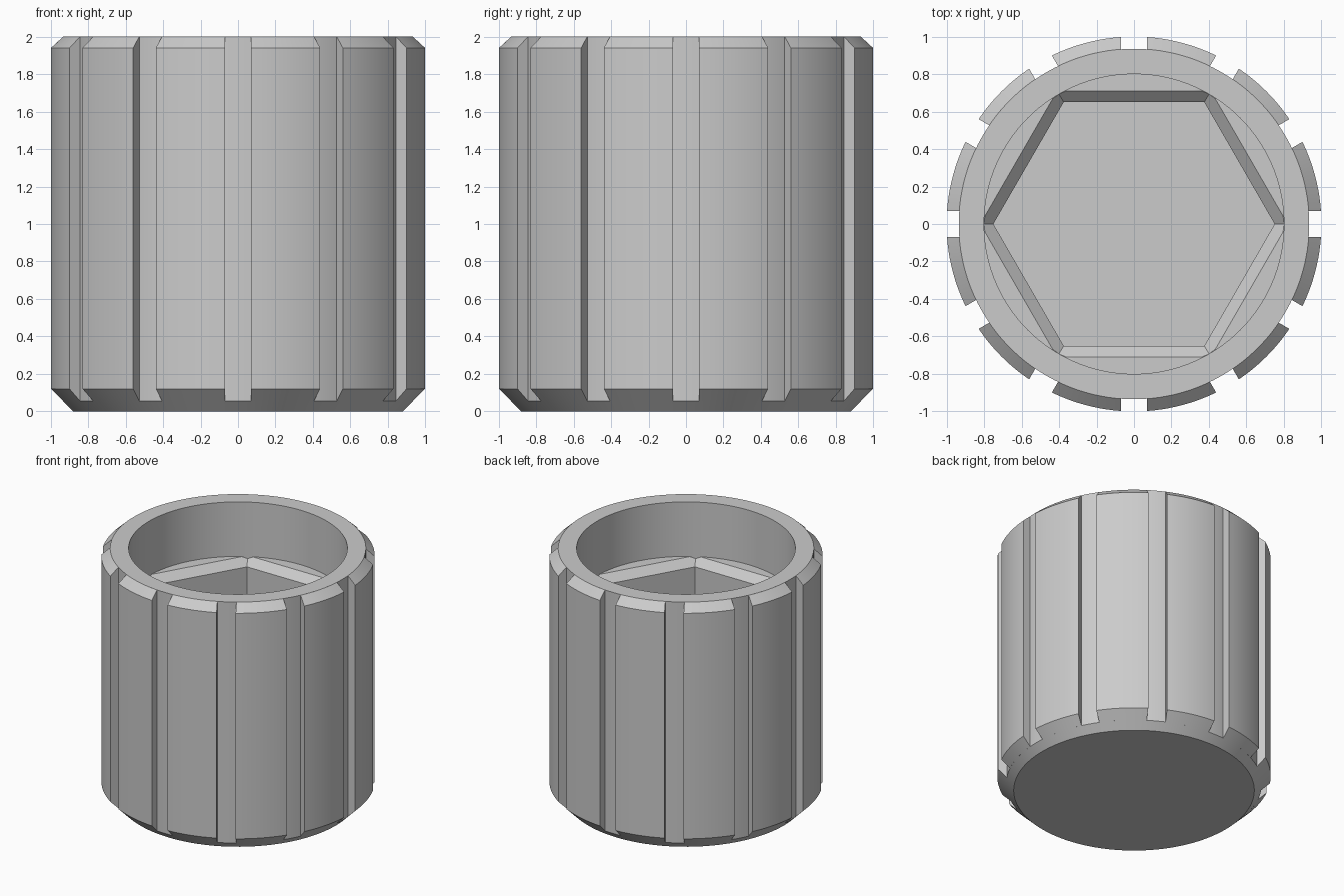
import bpy
import bmesh
from math import asin, cos, sin, radians, pi

if "Cube" in bpy.data.objects:
    bpy.data.objects.remove(bpy.data.objects["Cube"], do_unlink=True)

grey = bpy.data.materials.new("plain grey")
grey.use_nodes = True
COLOUR = (0.6, 0.6, 0.6, 1)
grey.diffuse_color = COLOUR
grey.node_tree.nodes["Principled BSDF"].inputs["Base Color"].default_value = COLOUR

COLUMNS = 120
LUGS = 12
HALF_SLOT = 0.07
CORE, BORE = 0.935, 0.8
HEX, HEX_RIM = 0.65, 0.71       # distance from axis to the flats
LEDGE, HEX_TOP, HEX_FLOOR = 1.56, 1.5, 0.2


def flat_cos(angle):
    """Cosine of the angle to the nearest hexagon flat (corners on the x axis)."""
    return cos(angle % (pi / 3) - pi / 6)


def ring(bm, radius, height):
    """Closed loop of vertices; radius and height may vary with the angle."""
    verts = []
    for i in range(COLUMNS):
        a = 2 * pi * i / COLUMNS
        r = radius(a) if callable(radius) else radius
        z = height(a, r) if callable(height) else height
        verts.append(bm.verts.new((r * cos(a), r * sin(a), z)))
    return verts


def finish(bm, name):
    bmesh.ops.remove_doubles(bm, verts=bm.verts, dist=0.0005)
    bmesh.ops.recalc_face_normals(bm, faces=bm.faces)
    mesh = bpy.data.meshes.new(name)
    bm.to_mesh(mesh)
    bm.free()
    mesh.materials.append(grey)
    obj = bpy.data.objects.new(name, mesh)
    bpy.context.collection.objects.link(obj)
    bpy.ops.object.select_all(action="DESELECT")
    obj.select_set(True)
    bpy.context.view_layer.objects.active = obj
    bpy.ops.object.shade_smooth_by_angle(angle=radians(30))


# Core: chamfered base, straight wall, round bore, bevelled hexagonal pocket
def bevel_height(a, r):
    return min(LEDGE, HEX_TOP + r * flat_cos(a) - HEX)


bm = bmesh.new()
rings = [
    ring(bm, 0.88, 0),
    ring(bm, CORE, 0.055),
    ring(bm, CORE, 2),
    ring(bm, BORE, 2),
    ring(bm, BORE, bevel_height),
    ring(bm, lambda a: min(HEX_RIM / flat_cos(a), BORE), bevel_height),
    ring(bm, lambda a: HEX / flat_cos(a), HEX_TOP),
    ring(bm, lambda a: HEX / flat_cos(a), HEX_FLOOR),
]
for low, high in zip(rings, rings[1:]):
    for i in range(COLUMNS):
        j = (i + 1) % COLUMNS
        bm.faces.new((low[i], low[j], high[j], high[i]))
bm.faces.new(rings[0])
bm.faces.new(rings[-1])
finish(bm, "core")

# Grip lugs: raised arcs with chamfered ends, separated by parallel-sided slots
profile = [(0.92, 0.06), (CORE, 0.055), (1, 0.12), (1, 1.94), (CORE, 2), (0.92, 1.99)]
STEPS = 10
bm = bmesh.new()
for k in range(LUGS):
    slices = []
    for s in range(STEPS + 1):
        section = []
        for r, z in profile:
            gap = asin(HALF_SLOT / r)
            a = 2 * pi * k / LUGS + gap + (2 * pi / LUGS - 2 * gap) * s / STEPS
            section.append(bm.verts.new((r * cos(a), r * sin(a), z)))
        slices.append(section)
    for one, two in zip(slices, slices[1:]):
        for i in range(len(profile)):
            j = (i + 1) % len(profile)
            bm.faces.new((one[i], one[j], two[j], two[i]))
    bm.faces.new(slices[0])
    bm.faces.new(slices[-1])
finish(bm, "grip_lugs")
